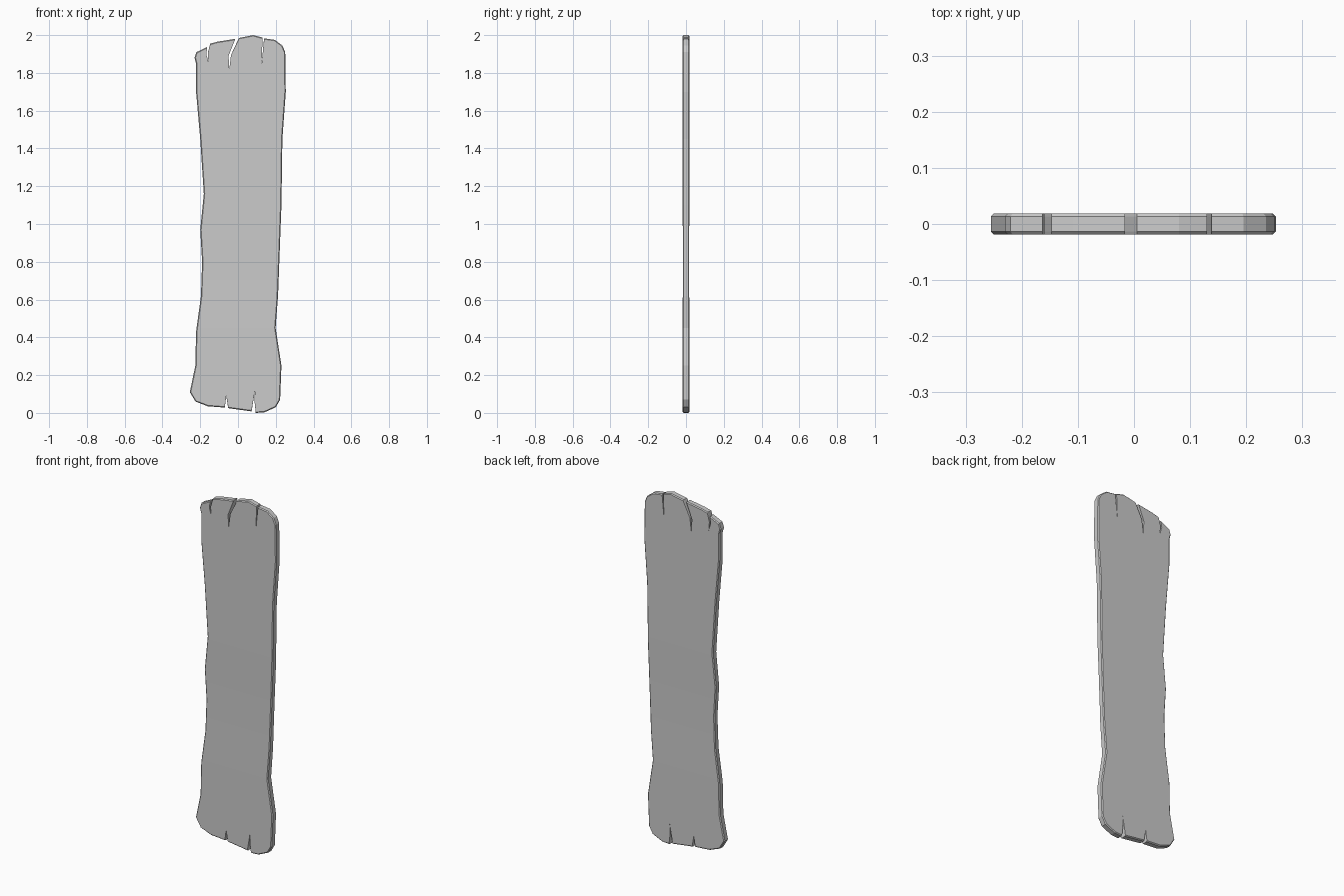
import bpy, bmesh
from mathutils import Vector

if "Cube" in bpy.data.objects:
    bpy.data.objects.remove(bpy.data.objects["Cube"])

HALF = 0.0183      # half thickness
BEVEL = 0.005      # chamfer on the rim

# Outline pieces, clockwise as seen from the front (x, z)
left = [(-.225, .06), (-.255, .11), (-.226, .25), (-.222, .43), (-.196, .62),
        (-.19, .80), (-.2, .97), (-.181, 1.16), (-.2, 1.45), (-.222, 1.70),
        (-.222, 1.85), (-.23, 1.88), (-.22, 1.91)]
split_a = [(-.163, 1.937), (-.168, 1.90), (-.156, 1.855), (-.16, 1.905), (-.147, 1.955)]
top_a = [(-.11, 1.965)]
split_b = [(-.016, 1.98), (-.05, 1.89), (-.046, 1.82), (-.037, 1.895), (.005, 1.985)]
top_b = [(.08, 2.0)]
split_c = [(.13, 1.987), (.125, 1.845), (.138, 1.983)]
right = [(.195, 1.975), (.235, 1.945), (.25, 1.91), (.253, 1.70), (.235, 1.45),
         (.23, 1.10), (.212, .62), (.199, .45), (.23, .25), (.223, .07),
         (.2, .03), (.14, .003)]
split_d = [(.094, 0), (.087, .065), (.09, .12), (.072, .008)]
split_e = [(-.052, .025), (-.062, .09), (-.07, .028)]
bottom = [(-.16, .035)]

# Keep track of which points are on the open rim (chamfered) or in a split
outline = []
for part, rim in ((left, 1), (split_a, 0), (top_a, 1), (split_b, 0), (top_b, 1),
                  (split_c, 0), (right, 1), (split_d, 0), (split_e, 0), (bottom, 1)):
    outline += [(Vector(p), rim) for p in part]
pts = [p for p, _ in outline]
n = len(pts)


def inset(i):
    """Rim points move inward; split mouths drop back; split walls stay."""
    p, rim = outline[i]
    prev_rim, next_rim = outline[i - 1][1], outline[(i + 1) % n][1]
    if rim:
        d = (pts[(i + 1) % n] - pts[i - 1]).normalized()
        return p + Vector((d.y, -d.x)) * BEVEL
    if prev_rim or next_rim or p.y < 0.03:
        return p + Vector((0, -BEVEL if p.y > 1 else BEVEL))
    return p


# Stack four rings from front to back: chamfer, wall, chamfer
bm = bmesh.new()
inner = [inset(i) for i in range(n)]
rings = []
for y, ring in ((-HALF, inner), (-HALF + BEVEL, pts), (HALF - BEVEL, pts), (HALF, inner)):
    rings.append([bm.verts.new((p.x, y, p.y)) for p in ring])
for a, b in zip(rings, rings[1:]):
    for i in range(n):
        j = (i + 1) % n
        bm.faces.new((a[i], a[j], b[j], b[i]))
bm.faces.new(rings[0])
bm.faces.new(rings[-1][::-1])

# Cross cuts so the board can thin slightly around its worn middle
for z in (.45, .70, .90, 1.15):
    bmesh.ops.bisect_plane(bm, geom=bm.verts[:] + bm.edges[:] + bm.faces[:],
                           plane_co=(0, 0, z), plane_no=(0, 0, 1))
for v in bm.verts:
    v.co.y *= 1 - 0.13 * max(0, 1 - abs(v.co.z - .8) / .35)
bmesh.ops.recalc_face_normals(bm, faces=bm.faces[:])

mesh = bpy.data.meshes.new("wooden_plank")
bm.to_mesh(mesh)
bm.free()
plank = bpy.data.objects.new("wooden_plank", mesh)
bpy.context.collection.objects.link(plank)
